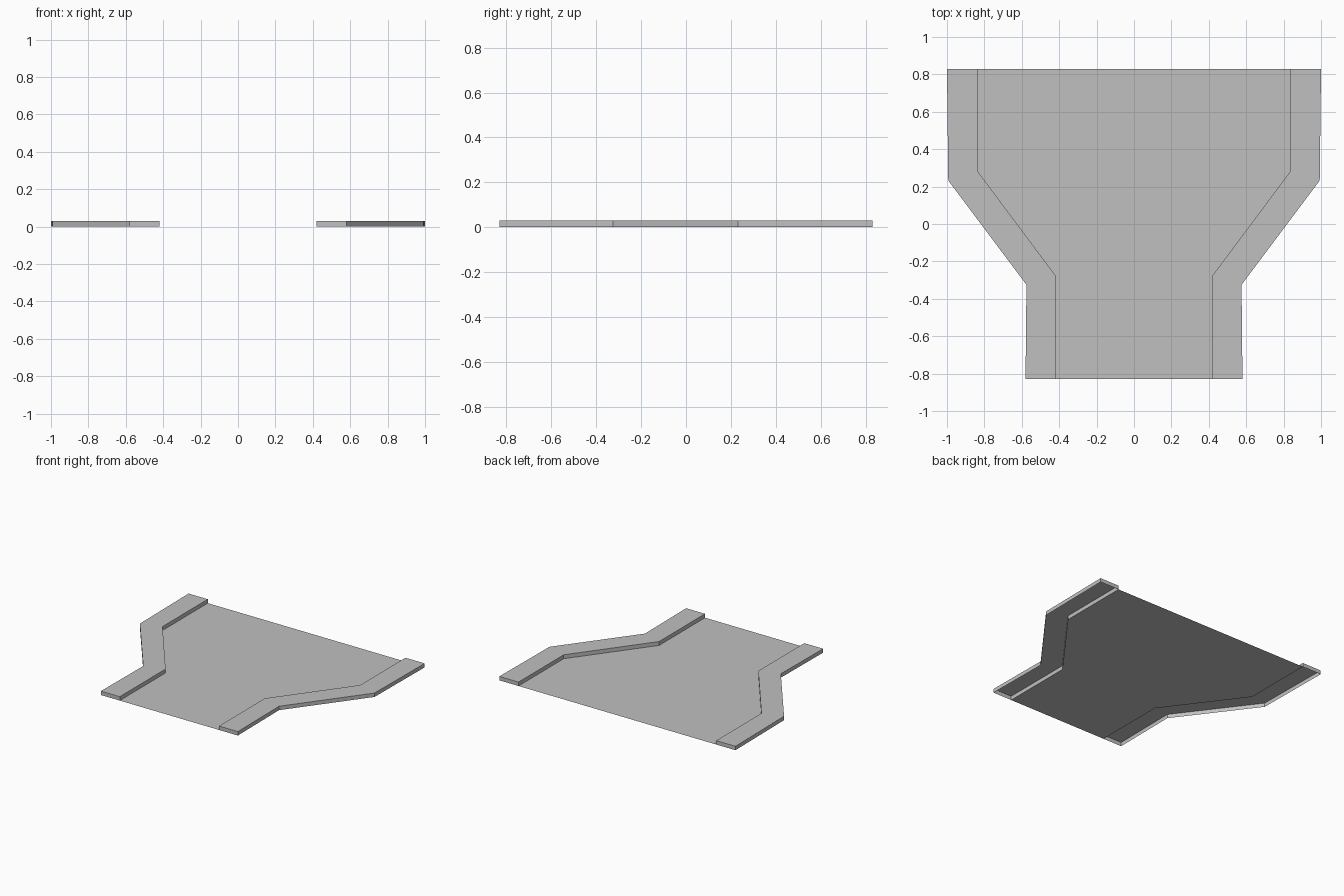
import bpy
import bmesh

if "Cube" in bpy.data.objects:
    bpy.data.objects.remove(bpy.data.objects["Cube"], do_unlink=True)

HEIGHT = 0.03

# Outlines of one side, from front to back
INNER = [(0.42, -0.83), (0.42, -0.275), (0.837, 0.283), (0.837, 0.83)]
OUTER = [(0.58, -0.83), (0.575, -0.325), (0.993, 0.232), (1.0, 0.83)]

grey = bpy.data.materials.new("concrete_grey")
grey.use_nodes = True
colour = (0.53, 0.53, 0.53, 1.0)
grey.diffuse_color = colour
bsdf = next(n for n in grey.node_tree.nodes if n.type == "BSDF_PRINCIPLED")
bsdf.inputs["Base Color"].default_value = colour


def mirrored(points):
    """Mirror an outline across x = 0, reversed to keep its winding."""
    return [(-x, y) for x, y in reversed(points)]


def make_slab(name, outline, z, skirt=0.0):
    """Flat upward face from a counter-clockwise outline, with walls below it."""
    bm = bmesh.new()
    top = [bm.verts.new((x, y, z)) for x, y in outline]
    bm.faces.new(top)
    if skirt:
        low = [bm.verts.new((x, y, z - skirt)) for x, y in outline]
        for i in range(len(top)):
            j = (i + 1) % len(top)
            bm.faces.new((top[i], low[i], low[j], top[j]))
    mesh = bpy.data.meshes.new(name)
    bm.to_mesh(mesh)
    bm.free()
    mesh.materials.append(grey)
    obj = bpy.data.objects.new(name, mesh)
    bpy.context.collection.objects.link(obj)
    return obj


# Road surface widening towards the back
make_slab("road_surface", INNER + mirrored(INNER), 0.0)

# Raised sidewalks, hollow underneath
left_outline = OUTER + INNER[::-1]
make_slab("left_sidewalk", left_outline, HEIGHT, HEIGHT)
make_slab("right_sidewalk", mirrored(left_outline), HEIGHT, HEIGHT)
